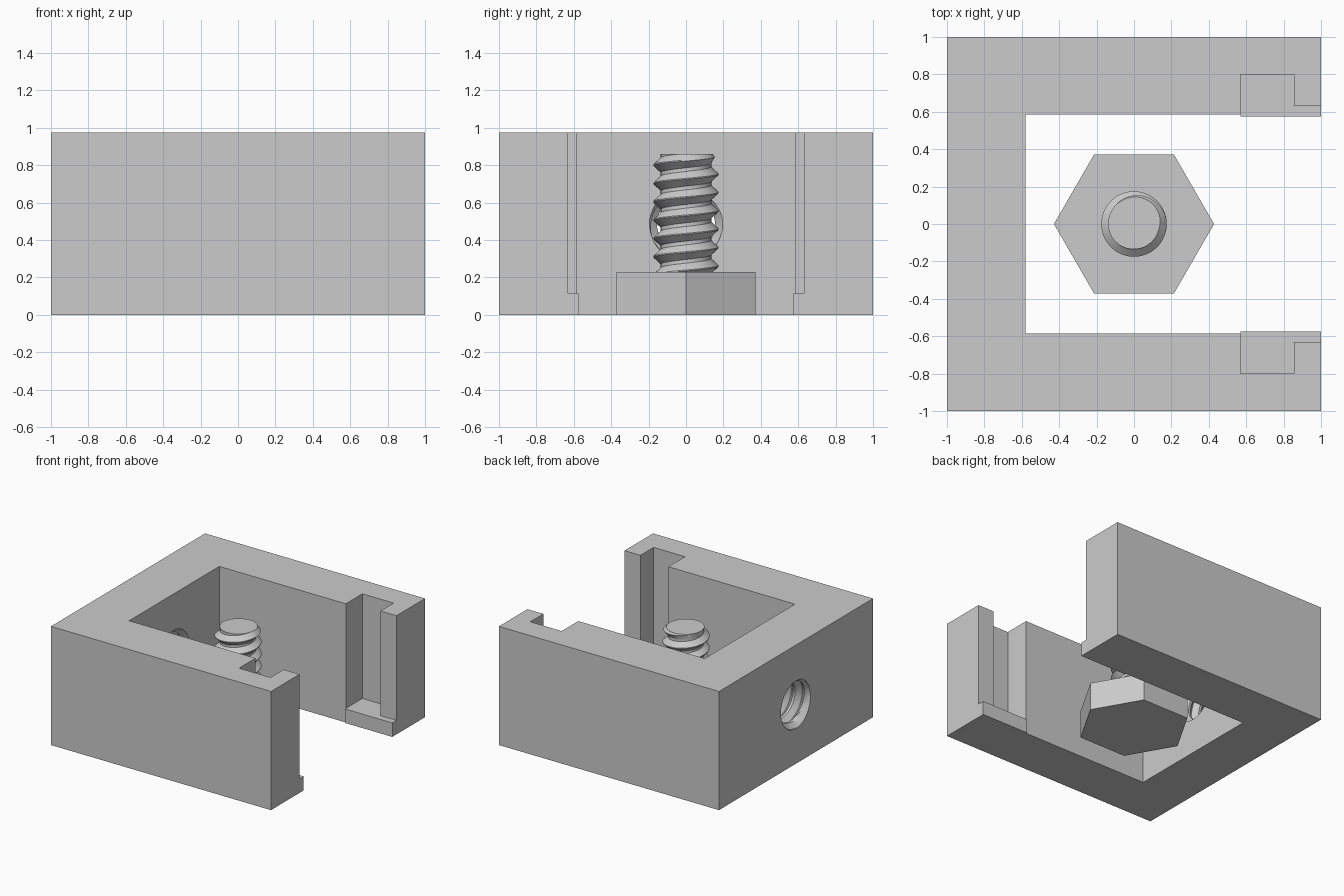
import bpy, bmesh, math
from mathutils import Matrix

if "Cube" in bpy.data.objects:
    bpy.data.objects.remove(bpy.data.objects["Cube"])

grey = bpy.data.materials.new("plain grey")
grey.diffuse_color = (0.6, 0.6, 0.6, 1)
grey.use_nodes = True
grey.node_tree.nodes["Principled BSDF"].inputs["Base Color"].default_value = grey.diffuse_color


def finish(name, bm):
    bmesh.ops.recalc_face_normals(bm, faces=bm.faces[:])
    mesh = bpy.data.meshes.new(name)
    bm.to_mesh(mesh)
    bm.free()
    mesh.materials.append(grey)
    obj = bpy.data.objects.new(name, mesh)
    bpy.context.collection.objects.link(obj)
    return obj


def prism(name, outline, z0, z1):
    bm = bmesh.new()
    face = bm.faces.new([bm.verts.new((x, y, z0)) for x, y in outline])
    top = bmesh.ops.extrude_face_region(bm, geom=[face])["geom"]
    verts = [v for v in top if isinstance(v, bmesh.types.BMVert)]
    bmesh.ops.translate(bm, verts=verts, vec=(0, 0, z1 - z0))
    return finish(name, bm)


def thread(name, root, crest, pitch, z0, z1, crest_z, limit, matrix=Matrix()):
    """Helical V thread; limit(r, z) shapes the chamfered ends."""
    n = 48
    profile = [(-0.5, root), (-0.4, root), (-0.03, crest), (0.03, crest), (0.4, root)]
    m = len(profile)
    first = math.floor((z0 - crest_z) / pitch) - 2
    turns = math.ceil((z1 - z0) / pitch) + 5
    bm = bmesh.new()
    rows = []
    for k in range(turns * m):
        phase, r = profile[k % m]
        row = []
        for i in range(n):
            a = math.tau * i / n
            z = crest_z + (first + k // m + phase + i / n) * pitch
            rr = limit(r, z)
            row.append(bm.verts.new((rr * math.cos(a), rr * math.sin(a), z)))
        rows.append(row)
    for k in range(len(rows) - m - 1):
        for i in range(n):
            wrap = m if i == n - 1 else 0
            j = (i + 1) % n
            bm.faces.new((rows[k][i], rows[k + wrap][j],
                          rows[k + 1 + wrap][j], rows[k + 1][i]))
    # Trim both ends flat and cap them
    for z, d in ((z0, -1), (z1, 1)):
        bmesh.ops.bisect_plane(bm, geom=bm.verts[:] + bm.edges[:] + bm.faces[:],
                               plane_co=(0, 0, z), plane_no=(0, 0, d), clear_outer=True)
    loose = [v for v in bm.verts if not v.link_faces]
    bmesh.ops.delete(bm, geom=loose, context='VERTS')
    bmesh.ops.holes_fill(bm, edges=[e for e in bm.edges if e.is_boundary], sides=0)
    bmesh.ops.transform(bm, matrix=matrix, verts=bm.verts[:])
    return finish(name, bm)


def select(obj):
    bpy.ops.object.select_all(action='DESELECT')
    obj.select_set(True)
    bpy.context.view_layer.objects.active = obj


def cut(obj, cutter):
    cutter.hide_render = True
    mod = obj.modifiers.new("cut", 'BOOLEAN')
    mod.operation, mod.solver, mod.object = 'DIFFERENCE', 'EXACT', cutter
    select(obj)
    bpy.ops.object.modifier_apply(modifier=mod.name)
    bpy.data.objects.remove(cutter)


# Open-sided frame with slightly thicker arm ends
half = [(-1, -1), (1, -1), (1, -0.575), (0.57, -0.575), (0.57, -0.585), (-0.58, -0.585)]
inner = [(x, -y) for x, y in reversed(half)]
frame = prism("frame", half + inner, 0, 0.975)

# Slots with a retaining lip, stopping at a low ledge
slot = [(0.57, -0.5), (1.1, -0.5), (1.1, -0.63), (0.855, -0.63), (0.855, -0.8), (0.57, -0.8)]
for side in (1, -1):
    cut(frame, prism("slot_cutter", [(x, y * side) for x, y in slot], 0.115, 1.1))

# Threaded hole through the closed wall, flared at its mouths
to_wall = Matrix.Translation((0, 0, 0.485)) @ Matrix.Rotation(math.pi / 2, 4, 'Y')
cut(frame, thread("hole_cutter", 0.155, 0.195, 0.098, -1.05, -0.53, -0.8,
                  lambda r, z: max(r, 0.197 - max(0, min(z + 1, -0.58 - z))),
                  to_wall))

# Hexagonal bolt head
prism("bolt_head", [(0.428 * math.cos(math.pi * i / 3), 0.428 * math.sin(math.pi * i / 3))
                    for i in range(6)], 0, 0.23)

# Threaded bolt shank with a chamfered tip
shank = thread("bolt_shank", 0.135, 0.175, 0.098, 0.22, 0.86, 0.825,
               lambda r, z: min(r, 0.14 + max(0, 0.86 - z)))

for obj in (frame, shank):
    select(obj)
    bpy.ops.object.shade_smooth_by_angle(angle=math.radians(25))
